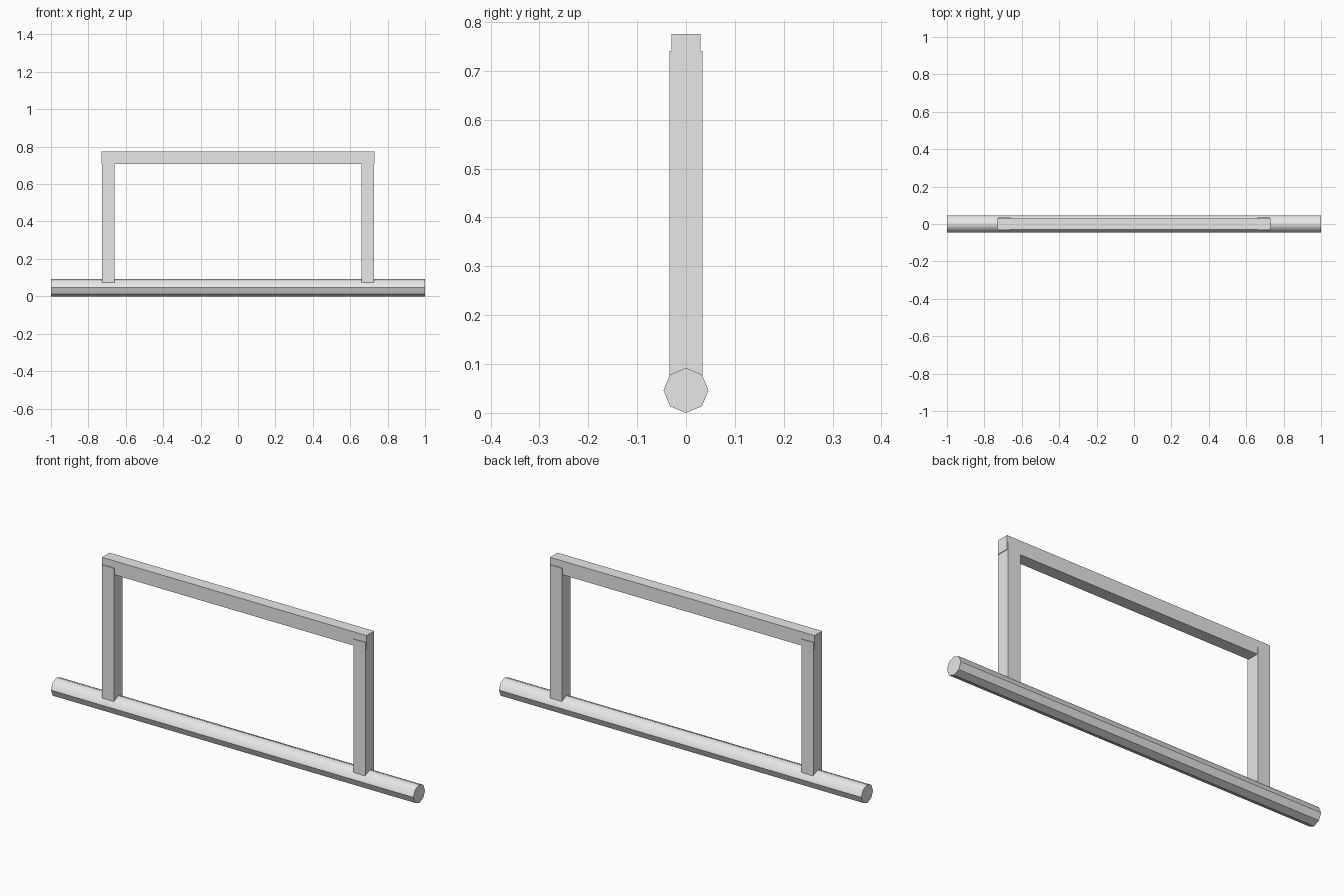
import bpy
import bmesh
from math import pi
from mathutils import Matrix

cube = bpy.data.objects.get("Cube")
if cube:
    bpy.data.objects.remove(cube, do_unlink=True)

grey = bpy.data.materials.new("light_grey")
grey.use_nodes = True
grey.diffuse_color = (0.8, 0.8, 0.8, 1)
grey.node_tree.nodes["Principled BSDF"].inputs["Base Color"].default_value = (0.8, 0.8, 0.8, 1)


def add_object(name, bm):
    mesh = bpy.data.meshes.new(name)
    bm.to_mesh(mesh)
    bm.free()
    mesh.materials.append(grey)
    obj = bpy.data.objects.new(name, mesh)
    bpy.context.collection.objects.link(obj)
    return obj


def box(name, low, high):
    bm = bmesh.new()
    size = [h - l for l, h in zip(low, high)]
    mid = [(h + l) / 2 for l, h in zip(low, high)]
    bmesh.ops.create_cube(bm, size=1, matrix=Matrix.Translation(mid) @ Matrix.Diagonal((*size, 1)))
    return add_object(name, bm)


# Eight-sided base tube lying along x, with a corner pointing up
radius = 0.046
bm = bmesh.new()
bmesh.ops.create_cone(bm, cap_ends=True, segments=8, radius1=radius, radius2=radius, depth=2,
                      matrix=Matrix.Translation((0, 0, radius)) @ Matrix.Rotation(pi / 2, 4, "Y"))
bm.normal_update()
# The upper half is smooth, the lower half and the end caps are faceted
for face in bm.faces:
    face.smooth = face.normal.z > 0.1
for edge in bm.edges:
    edge.smooth = all(face.smooth for face in edge.link_faces)
add_object("base_tube", bm)

# Uprights rising from the tube into the top rail
for side, x0, x1 in (("right", -0.727, -0.66), ("left", 0.66, 0.727)):
    box(side + "_post", (x0, -0.034, radius), (x1, 0.034, 0.74))

# Top rail, slightly narrower than the posts
box("top_rail", (-0.73, -0.03, 0.706), (0.73, 0.03, 0.775))
